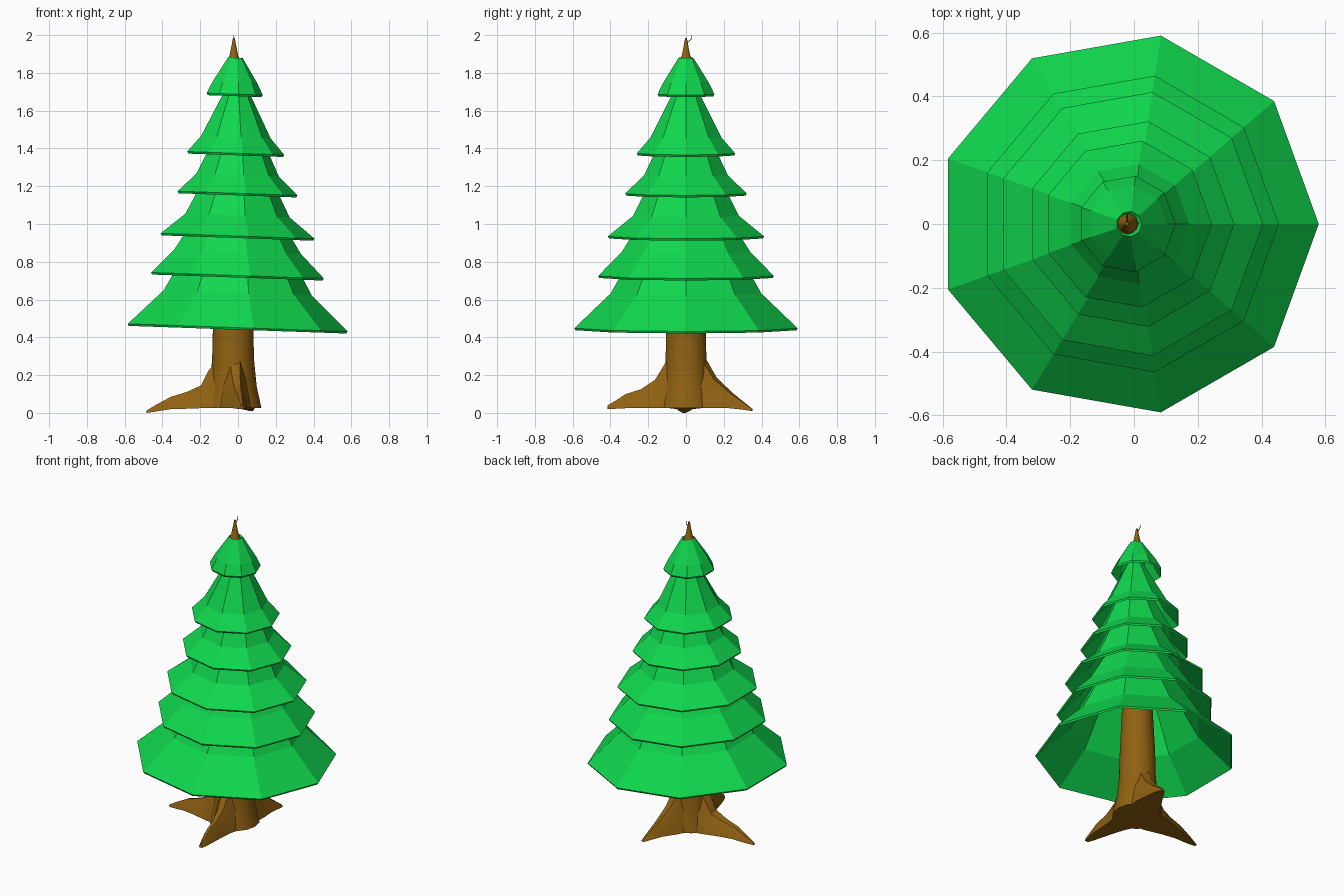
import bpy, bmesh, math
from mathutils import Vector

if "Cube" in bpy.data.objects:
    bpy.data.objects.remove(bpy.data.objects["Cube"])


def material(name, rgb):
    m = bpy.data.materials.new(name)
    m.diffuse_color = (*rgb, 1)
    m.use_nodes = True
    m.node_tree.nodes["Principled BSDF"].inputs["Base Color"].default_value = m.diffuse_color
    return m


GREEN = material("leaf green", (0.005, 0.68, 0.075))
BROWN = material("bark brown", (0.28, 0.12, 0.006))


def loft(name, rings, mat, smooth=False, cap=True):
    """Skin a list of rings that share one point count."""
    bm = bmesh.new()
    rows = [[bm.verts.new(p) for p in r] for r in rings]
    n = len(rows[0])
    for a, b in zip(rows, rows[1:]):
        for i in range(n):
            j = (i + 1) % n
            bm.faces.new((a[i], a[j], b[j], b[i]))
    if cap:
        bm.faces.new(rows[0][::-1])
        bm.faces.new(rows[-1])
    bmesh.ops.recalc_face_normals(bm, faces=bm.faces)
    me = bpy.data.meshes.new(name)
    bm.to_mesh(me)
    bm.free()
    me.materials.append(mat)
    ob = bpy.data.objects.new(name, me)
    bpy.context.collection.objects.link(ob)
    if smooth:
        bpy.ops.object.select_all(action='DESELECT')
        ob.select_set(True)
        bpy.context.view_layer.objects.active = ob
        bpy.ops.object.shade_smooth_by_angle(angle=math.radians(35))
    return ob


def circle(n, r, z, cx=0, cy=0):
    return [Vector((cx + r * math.cos(math.tau * i / n),
                    cy + r * math.sin(math.tau * i / n), z)) for i in range(n)]


# Foliage: nested nine-sided hollow skirts, tilted slightly to the right
# centre x, rim z, rim radius, mid radius, mid z, top radius, top z
TIERS = [
    (-0.020, 0.452, 0.600, 0.405, 0.635, 0.13, 1.12),
    (-0.017, 0.728, 0.472, 0.345, 0.855, 0.10, 1.24),
    (-0.015, 0.937, 0.420, 0.285, 1.045, 0.09, 1.42),
    (-0.012, 1.163, 0.327, 0.225, 1.260, 0.07, 1.58),
    (-0.020, 1.375, 0.265, 0.190, 1.460, 0.05, 1.735),
    (-0.022, 1.688, 0.153, 0.122, 1.750, 0.04, 1.880),
]
for k, (cx, z0, r0, r1, z1, r2, z2) in enumerate(TIERS):
    t = 0.011
    profile = [(r2, z2), (r1, z1), (r0, z0), (r0 - 0.006, z0 - t),
               (r1 - t, z1 - t), (r2 - t, z2 - t)]
    tier = loft(f"foliage_tier_{k + 1}",
                [circle(9, r, z - z0) for r, z in profile] +
                [circle(9, r2, z2 - z0)], GREEN, cap=False)
    tier.location = (cx, 0, z0)
    tier.rotation_euler = (0, 0.035, 0)

# Trunk, tapering through the whole tree to a thin spike
TRUNK = [(0.150, 0.025), (0.125, 0.14), (0.111, 0.28), (0.107, 0.45),
         (0.046, 1.73), (0.033, 1.87), (0.022, 1.895), (0.014, 1.935), (0.005, 1.985)]
loft("trunk", [circle(14, r, z, -0.026 if z < 1 else -0.022) for r, z in TRUNK],
     BROWN, smooth=True)

# Curled twig at the very top
TWIG = [(-0.003, 1.950), (0.012, 1.966), (0.024, 1.974), (0.031, 1.985), (0.030, 2.0)]
loft("top_twig", [circle(5, 0.004 - 0.0006 * i, z, -0.022, y)
                  for i, (y, z) in enumerate(TWIG)], BROWN)


# Roots: ridged wedges running out from the trunk along a direction
def root(name, tip, sections):
    base = Vector((-0.026, 0, 0))
    d = Vector((tip[0], tip[1], 0)) - base
    length = d.length
    d.normalize()
    side = Vector((-d.y, d.x, 0))
    rings = []
    for s, w, top, bottom in sections:
        c = base + d * s * length
        h = top - bottom
        rings.append([c + side * w * u + Vector((0, 0, bottom + h * v)) for u, v in
                      ((-1, 0), (-0.7, 0.5), (-0.3, 0.92), (0.3, 1),
                       (0.7, 0.55), (1, 0))])
    loft(name, rings, BROWN, smooth=True)


root("root_left", (-0.485, -0.01), [
    (0.12, 0.10, 0.32, 0.025), (0.29, 0.095, 0.22, 0.025), (0.37, 0.085, 0.145, 0.025),
    (0.54, 0.06, 0.11, 0.022), (0.72, 0.042, 0.085, 0.02), (0.88, 0.025, 0.045, 0.008),
    (1.0, 0.008, 0.012, 0.0)])
root("root_front", (0.02, -0.415), [
    (0.15, 0.10, 0.32, 0.025), (0.27, 0.085, 0.265, 0.025), (0.40, 0.065, 0.175, 0.025),
    (0.58, 0.05, 0.125, 0.025), (0.77, 0.038, 0.10, 0.025), (0.90, 0.025, 0.065, 0.022),
    (1.0, 0.012, 0.04, 0.02)])
root("root_back", (0.07, 0.35), [
    (0.18, 0.10, 0.33, 0.025), (0.31, 0.09, 0.27, 0.025), (0.44, 0.08, 0.19, 0.025),
    (0.68, 0.05, 0.11, 0.025), (0.86, 0.03, 0.06, 0.018), (1.0, 0.01, 0.022, 0.01)])
